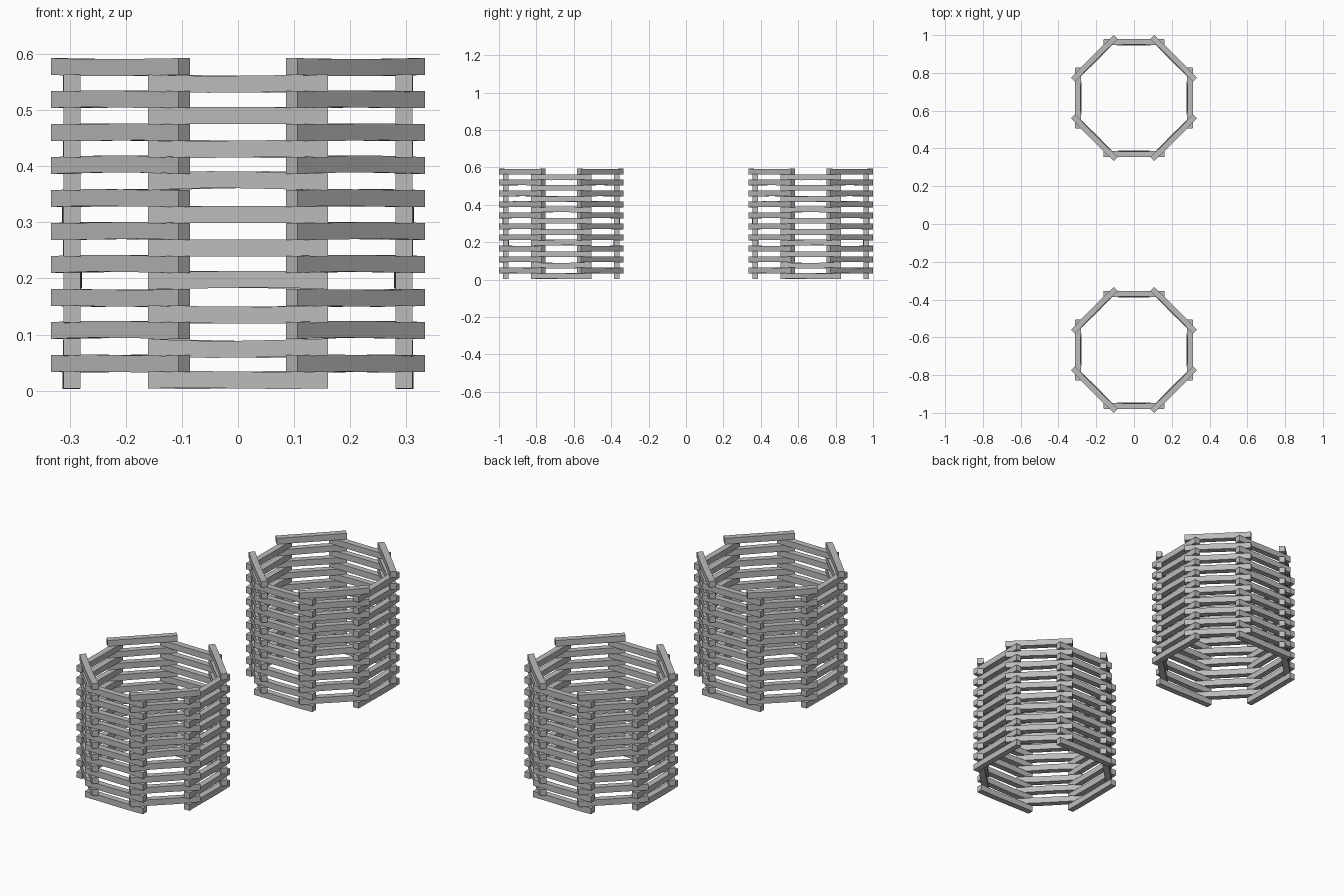
import bpy, bmesh, math, random
from mathutils import Matrix, Vector

if "Cube" in bpy.data.objects:
    bpy.data.objects.remove(bpy.data.objects["Cube"])

random.seed(4)
LENGTH, THICK, HEIGHT = 0.321, 0.030, 0.030   # one plank
RADIUS = 0.296                                # stack centre to plank middle
STEP, FIRST = 0.0294, 0.019                   # layer spacing, first layer height
CENTRE_Y = 0.667
SEGMENTS = 6

grey = bpy.data.materials.new("weathered grey")
grey.diffuse_color = (0.5, 0.5, 0.5, 1)
grey.use_nodes = True
grey.node_tree.nodes["Principled BSDF"].inputs["Base Color"].default_value = grey.diffuse_color


def add_plank(bm, matrix, sag, bow, skew):
    """Slightly warped square plank along x, four of which form a layer."""
    rings = []
    for i in range(SEGMENTS + 1):
        t = 2 * i / SEGMENTS - 1
        dz = sag * (1 - t * t) + skew * math.sin(math.pi * t)
        dy = bow * (1 - t * t)
        rings.append([bm.verts.new(matrix @ Vector((t * LENGTH / 2,
                                                    dy + sy * THICK / 2,
                                                    dz + sz * HEIGHT / 2)))
                      for sy, sz in ((-1, -1), (1, -1), (1, 1), (-1, 1))])
    for a, b in zip(rings, rings[1:]):
        for k in range(4):
            n = (k + 1) % 4
            bm.faces.new((a[k], a[n], b[n], b[k]))
    bm.faces.new(rings[0])
    bm.faces.new(rings[-1])


# Vertical bend of the square-on layers, bottom to top
square_sag = (0, -0.004, -0.002, 0.003, 0, 0.001, 0.004, 0, 0.001, -0.002)

for layer in range(20):
    diagonal = layer % 2
    sag = random.uniform(-0.002, 0.003) if diagonal else square_sag[layer // 2]
    bow = random.uniform(-0.003, 0.003)
    skew = random.uniform(-0.001, 0.001)
    bm = bmesh.new()
    for q in range(4):
        turn = Matrix.Rotation(math.radians(90 * q + 45 * diagonal), 4, 'Z')
        add_plank(bm, turn @ Matrix.Translation((0, -RADIUS, 0)), sag, bow, skew)
    bmesh.ops.recalc_face_normals(bm, faces=bm.faces)
    mesh = bpy.data.meshes.new("plank_layer")
    bm.to_mesh(mesh)
    bm.free()
    mesh.materials.append(grey)
    # Same layer in the front and back stacks
    for side, y in (("front", -CENTRE_Y), ("back", CENTRE_Y)):
        kind = "diagonal" if diagonal else "square"
        ob = bpy.data.objects.new(f"{side}_stack_{kind}_planks_{layer + 1:02d}", mesh)
        ob.location = (0, y, FIRST + STEP * layer)
        bpy.context.collection.objects.link(ob)
